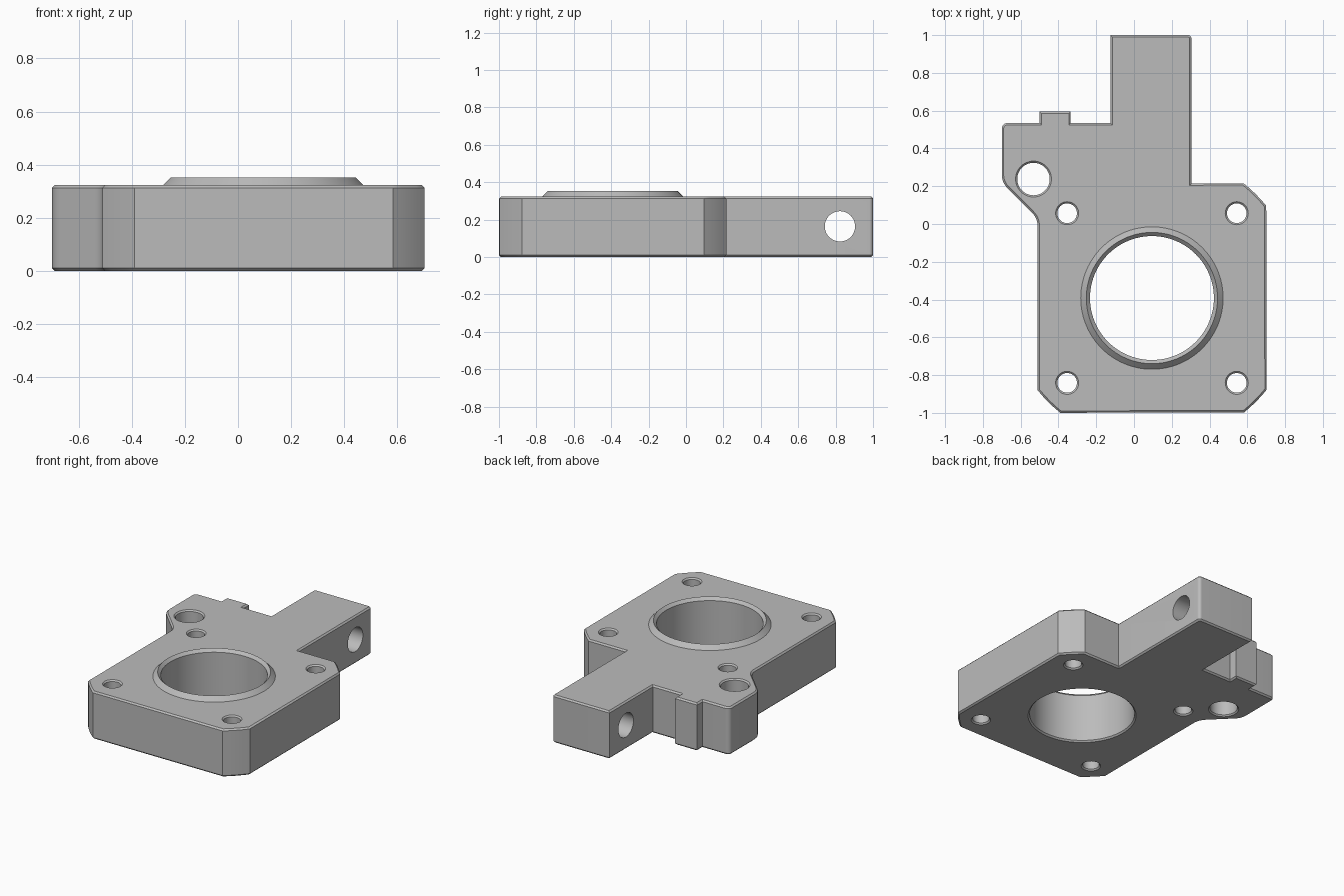
import bpy, bmesh, math
from mathutils import Vector, Matrix

cube = bpy.data.objects.get("Cube")
if cube:
    bpy.data.objects.remove(cube, do_unlink=True)

H = 0.323                    # plate thickness
EDGE = 0.01                  # edge chamfer
BORE = Vector((0.095, -0.392))

grey = bpy.data.materials.new("machined grey")
grey.use_nodes = True
colour = (0.5, 0.5, 0.5, 1)
grey.diffuse_color = colour
grey.node_tree.nodes["Principled BSDF"].inputs["Base Color"].default_value = colour


def make_object(name, bm):
    bmesh.ops.recalc_face_normals(bm, faces=bm.faces)
    mesh = bpy.data.meshes.new(name)
    bm.to_mesh(mesh)
    bm.free()
    mesh.materials.append(grey)
    obj = bpy.data.objects.new(name, mesh)
    bpy.context.collection.objects.link(obj)
    return obj


def lathe(name, profile, matrix, steps=64):
    """Closed solid from (radius, height) points turned about local z."""
    bm = bmesh.new()
    rings = [[bm.verts.new((r * math.cos(math.tau * i / steps),
                            r * math.sin(math.tau * i / steps), z))
              for i in range(steps)] for r, z in profile]
    for a, b in zip(rings, rings[1:]):
        for i in range(steps):
            j = (i + 1) % steps
            bm.faces.new((a[i], a[j], b[j], b[i]))
    bm.faces.new(rings[0])
    bm.faces.new(rings[-1])
    bm.transform(matrix)
    return make_object(name, bm)


def hole_profile(r, bottom, top, height, over=0.02):
    """Drill shape with 45 degree countersinks at both ends."""
    return [(r + bottom + over, -over), (r, bottom),
            (r, height - top), (r + top + over, height + over)]


def fillet(prev, corner, nxt, radius, steps=6):
    """Points of a round that replaces one outline corner."""
    p, c, n = Vector(prev), Vector(corner), Vector(nxt)
    u, v = (p - c).normalized(), (n - c).normalized()
    half = u.angle(v) / 2
    a, b = c + u * radius / math.tan(half), c + v * radius / math.tan(half)
    centre = c + (u + v).normalized() * radius / math.sin(half)
    mid = [a.lerp(b, i / steps) - centre for i in range(steps + 1)]
    return [centre + m.normalized() * radius for m in mid]


def corner_arc(quarter, steps=4):
    """Clipped plate corner, an arc concentric with the bore."""
    start, end = 38.9 + 90 * quarter, 51.4 + 90 * quarter
    pts = []
    for i in range(steps + 1):
        a = math.radians(start + (end - start) * i / steps)
        pts.append(BORE + Vector((math.cos(a), math.sin(a))) * 0.7775)
    return pts


def boolean(target, tool, operation):
    mod = target.modifiers.new(operation.lower(), 'BOOLEAN')
    mod.operation, mod.object, mod.solver = operation, tool, 'EXACT'
    bpy.ops.object.select_all(action='DESELECT')
    bpy.context.view_layer.objects.active = target
    target.select_set(True)
    bpy.ops.object.modifier_apply(modifier=mod.name)
    bpy.data.objects.remove(tool, do_unlink=True)


# Plate outline, counter-clockwise, with tongue and side tab: (x, y, round)
corners = [(0.305, 0.215, 0), (0.305, 1.0, 0.02), (-0.125, 1.0, 0),
           (-0.125, 0.535, 0), (-0.335, 0.535, 0), (-0.335, 0.595, 0),
           (-0.5, 0.595, 0), (-0.5, 0.535, 0), (-0.70, 0.535, 0.03),
           (-0.70, 0.22, 0.1), (-0.51, 0.03, 0.1)]
outline = corner_arc(0)
for i, (x, y, r) in enumerate(corners):
    if r:
        nxt = corners[i + 1][:2] if i + 1 < len(corners) else (-0.51, -0.8)
        outline += fillet(corners[i - 1][:2], (x, y), nxt, r)
    else:
        outline.append(Vector((x, y)))
for quarter in (2, 3):
    outline += corner_arc(quarter)

# Plate body with chamfered rims
bm = bmesh.new()
base = bm.faces.new([bm.verts.new((p.x, p.y, 0)) for p in outline])
ext = bmesh.ops.extrude_face_region(bm, geom=[base], use_keep_orig=True)
bmesh.ops.translate(bm, vec=(0, 0, H),
                    verts=[g for g in ext["geom"] if isinstance(g, bmesh.types.BMVert)])
bmesh.ops.recalc_face_normals(bm, faces=bm.faces)
rims = [e for e in bm.edges if abs(e.verts[0].co.z - e.verts[1].co.z) < 1e-5]
bmesh.ops.bevel(bm, geom=rims, offset=EDGE, segments=1, affect='EDGES',
                clamp_overlap=False)
plate = make_object("mounting_plate", bm)

# Raised conical lip around the bore
at_bore = Matrix.Translation((BORE.x, BORE.y, 0))
lip = lathe("bore_lip", [(0.397, H - 0.02), (0.342, H + 0.035)], at_bore, 96)
boolean(plate, lip, 'UNION')

# Main bore, its top countersink meeting the lip in a ridge
bore = lathe("bore_cutter", hole_profile(0.328, EDGE, 0.02, 0.353), at_bore, 96)
boolean(plate, bore, 'DIFFERENCE')

# Four bolt holes and the larger tab hole
holes = [(BORE.x + sx * 0.449, BORE.y + sy * 0.449, 0.052)
         for sx in (-1, 1) for sy in (-1, 1)]
holes.append((-0.532, 0.238, 0.086))
for x, y, r in holes:
    drill = lathe("hole_cutter", hole_profile(r, 0.009, 0.009, H),
                  Matrix.Translation((x, y, 0)), 48)
    boolean(plate, drill, 'DIFFERENCE')

# Cross hole through the tongue
across = Matrix.Translation((0.09, 0.823, 0.164)) @ Matrix.Rotation(math.pi / 2, 4, 'Y')
cross = lathe("cross_hole_cutter", [(0.081, -0.4), (0.081, 0.4)], across, 48)
boolean(plate, cross, 'DIFFERENCE')

# Smooth the round walls, keep machined edges crisp
bpy.ops.object.select_all(action='DESELECT')
plate.select_set(True)
bpy.context.view_layer.objects.active = plate
bpy.ops.object.shade_smooth_by_angle(angle=math.radians(30))
